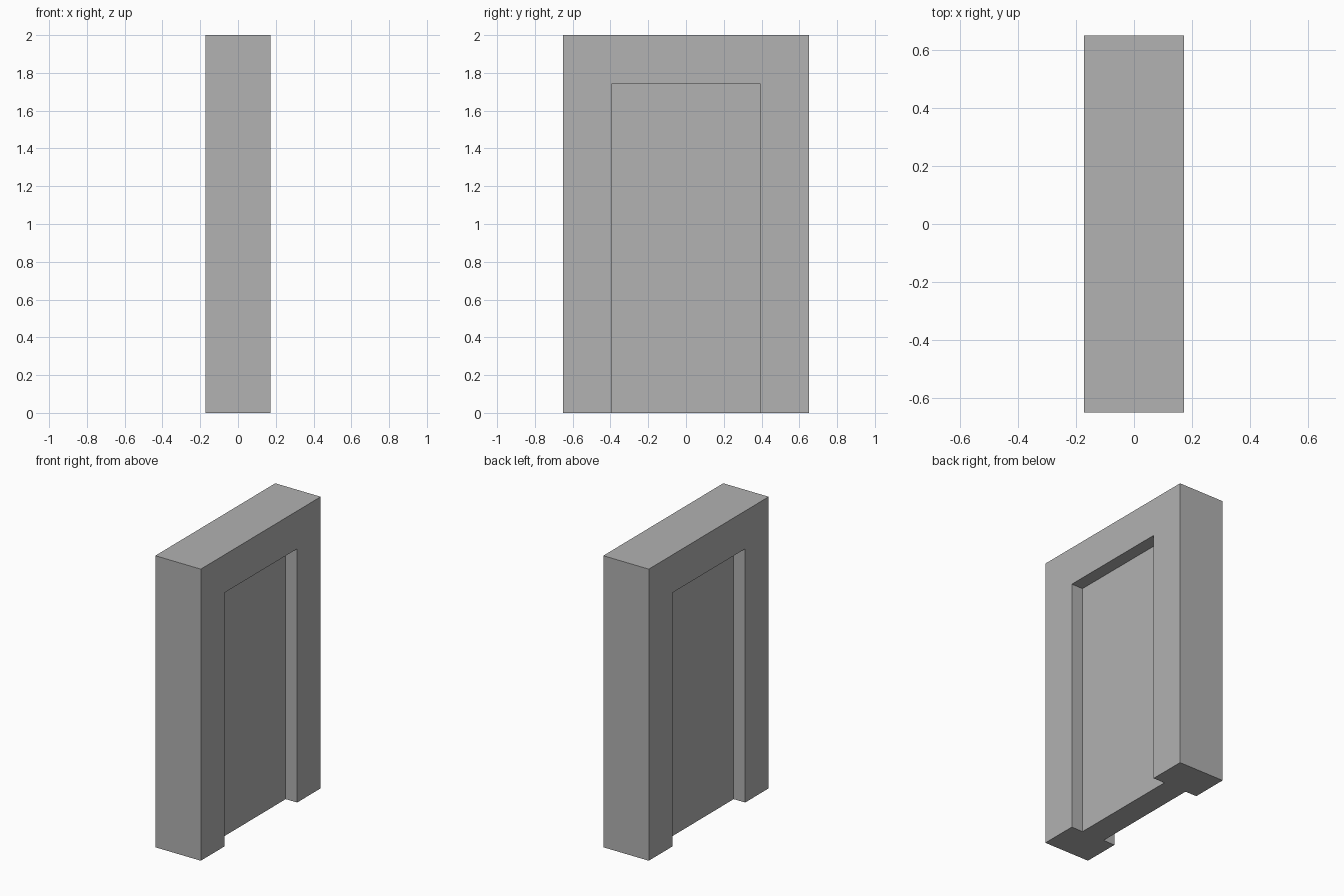
import bpy

default_cube = bpy.data.objects.get("Cube")
if default_cube:
    bpy.data.objects.remove(default_cube, do_unlink=True)

# Overall sizes
DEPTH, WIDTH, HEIGHT = 0.345, 1.3, 2.0
OPENING_WIDTH, OPENING_HEIGHT = 0.79, 1.74
RECESS = 0.087

stone = bpy.data.materials.new("plain grey")
stone.use_nodes = True
grey = (0.445, 0.445, 0.445, 1)
stone.diffuse_color = grey
stone.node_tree.nodes["Principled BSDF"].inputs["Base Color"].default_value = grey


def box(name, x0, x1, width, z0, z1):
    """Box centred on y, spanning x0..x1 and z0..z1."""
    bpy.ops.mesh.primitive_cube_add(size=1, location=((x0 + x1) / 2, 0, (z0 + z1) / 2))
    obj = bpy.context.object
    obj.name = name
    obj.scale = (x1 - x0, width, z1 - z0)
    bpy.ops.object.transform_apply(location=True, rotation=False, scale=True)
    obj.data.materials.append(stone)
    return obj


# Solid wall block
doorway = box("doorway_block", -DEPTH / 2, DEPTH / 2, WIDTH, 0, HEIGHT)

# Matching door recess cut into each broad side
for side in (-1, 1):
    inner, outer = side * (DEPTH / 2 - RECESS), side * (DEPTH / 2 + 0.1)
    cutter = box("recess_cutter", min(inner, outer), max(inner, outer),
                 OPENING_WIDTH, -0.1, OPENING_HEIGHT)
    cutter.hide_render = True
    cut = doorway.modifiers.new("door_recess", "BOOLEAN")
    cut.operation = "DIFFERENCE"
    cut.solver = "EXACT"
    cut.object = cutter
    bpy.ops.object.select_all(action="DESELECT")
    doorway.select_set(True)
    bpy.context.view_layer.objects.active = doorway
    bpy.ops.object.modifier_apply(modifier=cut.name)
    bpy.data.objects.remove(cutter, do_unlink=True)

bpy.ops.object.shade_flat()
